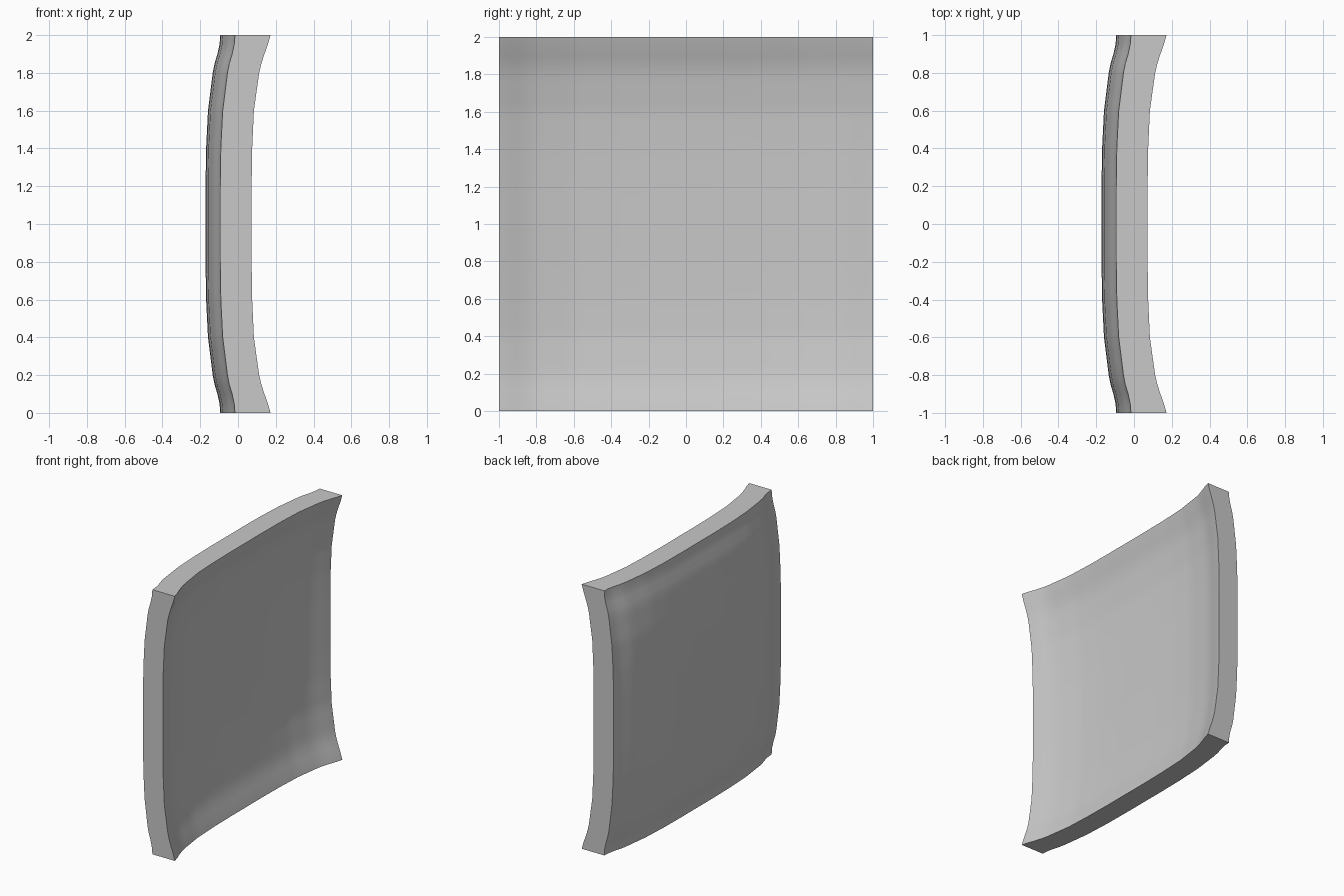
import bpy
import bmesh
import math

cube = bpy.data.objects.get("Cube")
if cube:
    bpy.data.objects.remove(cube, do_unlink=True)

SEGMENTS = 40
# Edge flare: (distance from centre, rise towards +x)
OUTER = [(0, 0), (0.2, 0), (0.4, 0.003), (0.6, 0.013), (0.8, 0.038),
         (0.85, 0.048), (0.9, 0.063), (0.95, 0.074), (1, 0.078)]
INNER = [(0, 0), (0.2, 0), (0.4, 0.003), (0.6, 0.012), (0.8, 0.04),
         (0.85, 0.052), (0.9, 0.068), (0.95, 0.086), (1, 0.1)]


def flare(profile, t):
    d = min(abs(t), 1)
    for (d0, h0), (d1, h1) in zip(profile, profile[1:]):
        if d <= d1:
            return h0 + (h1 - h0) * (d - d0) / (d1 - d0)
    return profile[-1][1]


def add_skin(bm, profile, centre_x):
    """Add one curved square sheet and return its border edges."""
    verts = bmesh.ops.create_grid(bm, x_segments=SEGMENTS, y_segments=SEGMENTS, size=1)["verts"]
    for v in verts:
        y, z = v.co.x, v.co.y
        v.co = (centre_x + flare(profile, y) + flare(profile, z), y, z + 1)
    return {e for v in verts for e in v.link_edges if e.is_boundary}


# Curved panel: bulging skin, hollow skin and flat rim
bm = bmesh.new()
border = add_skin(bm, OUTER, -0.172)
border |= add_skin(bm, INNER, -0.028)
bmesh.ops.bridge_loops(bm, edges=list(border))
bmesh.ops.recalc_face_normals(bm, faces=bm.faces[:])
mesh = bpy.data.meshes.new("curved_panel")
bm.to_mesh(mesh)
bm.free()
panel = bpy.data.objects.new("curved_panel", mesh)
bpy.context.collection.objects.link(panel)

# Plain grey
grey = bpy.data.materials.new("light_grey")
grey.use_nodes = True
colour = (0.58, 0.58, 0.58, 1)
grey.diffuse_color = colour
grey.node_tree.nodes["Principled BSDF"].inputs["Base Color"].default_value = colour
mesh.materials.append(grey)

# Smooth skins with crisp rim edges
bpy.ops.object.select_all(action="DESELECT")
panel.select_set(True)
bpy.context.view_layer.objects.active = panel
bpy.ops.object.shade_smooth_by_angle(angle=math.radians(35))
